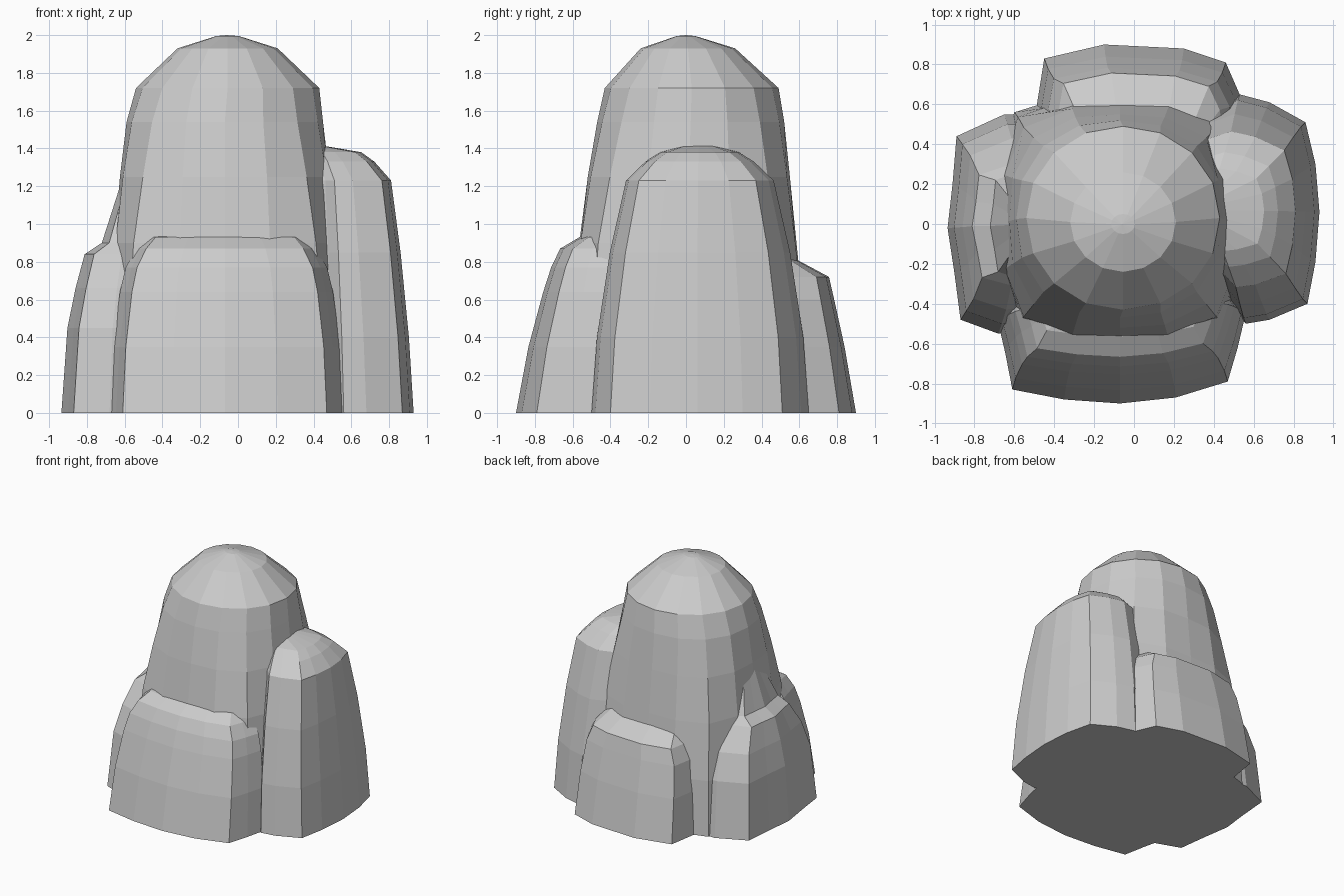
import bpy, bmesh
from math import cos, sin, pi


def loft(name, rings, apex):
    """Closed flat-faced solid from stacked rings, ending in a point."""
    bm = bmesh.new()
    loops = [[bm.verts.new(p) for p in ring] for ring in rings]
    n = len(loops[0])
    tip = bm.verts.new(apex)
    bm.faces.new(loops[0])
    for i in range(n):
        j = (i + 1) % n
        for a, b in zip(loops, loops[1:]):
            bm.faces.new((a[i], a[j], b[j], b[i]))
        bm.faces.new((loops[-1][i], loops[-1][j], tip))
    bmesh.ops.recalc_face_normals(bm, faces=bm.faces)
    mesh = bpy.data.meshes.new(name)
    bm.to_mesh(mesh)
    bm.free()
    ob = bpy.data.objects.new(name, mesh)
    bpy.context.collection.objects.link(ob)
    return ob


def squircle(z, cx, cy, rx, ry, e, n=16):
    """Ring between circle (e=2) and square (large e)."""
    pts = []
    for k in range(n):
        a = 2 * pi * k / n
        c, s = cos(a), sin(a)
        r = (abs(c) ** e + abs(s) ** e) ** (-1 / e)
        pts.append((cx + rx * r * c, cy + ry * r * s, z))
    return pts


def buttress(name, outline, centre, levels, top):
    """Side lump: base outline shrunk towards a centre inside the tower."""
    cx, cy = centre
    rings = [[(cx + (x - cx) * sx, cy + (y - cy) * sy, z) for x, y in outline]
             for z, sx, sy in levels]
    return loft(name, rings, (cx, cy, top))


# central domed tower, squarer towards the ground
tower = loft("rock_tower", [squircle(*r) for r in (
    (0.00, -0.06, 0.02, 0.63, 0.63, 4.5),
    (0.45, -0.065, 0.02, 0.61, 0.61, 4.2),
    (0.90, -0.07, 0.01, 0.585, 0.575, 3.6),
    (1.25, -0.07, 0.015, 0.555, 0.535, 2.8),
    (1.54, -0.07, 0.025, 0.52, 0.495, 2.3),
    (1.72, -0.055, 0.03, 0.485, 0.46, 2.05),
    (1.93, -0.055, 0.01, 0.265, 0.25, 2.0),
    (1.995, -0.055, 0.00, 0.06, 0.05, 2.0),
)], (-0.06, 0.0, 2.0))

# tall right-hand lump
right = buttress("right_lump", [
    (0.30, 0.56), (0.53, 0.65), (0.68, 0.61), (0.86, 0.51), (0.91, 0.30),
    (0.93, 0.06), (0.91, -0.19), (0.87, -0.40), (0.68, -0.48), (0.56, -0.50),
    (0.50, -0.42), (0.30, -0.25)], (0.30, 0.07),
    [(0, 1, 1), (0.4, 0.96, 0.95), (0.85, 0.89, 0.83), (1.23, 0.81, 0.68),
     (1.33, 0.67, 0.50), (1.38, 0.56, 0.36)], 1.44)

# low front lump
front = buttress("front_lump", [
    (0.56, -0.45), (0.52, -0.62), (0.47, -0.79), (0.21, -0.87), (-0.07, -0.90),
    (-0.35, -0.88), (-0.61, -0.83), (-0.645, -0.65), (-0.68, -0.50),
    (-0.50, -0.25), (0.40, -0.25)], (-0.07, -0.30),
    [(0, 1, 1), (0.35, 0.97, 0.89), (0.64, 0.91, 0.76), (0.77, 0.86, 0.69),
     (0.87, 0.77, 0.61), (0.93, 0.68, 0.44)], 0.98)

# low back lump
back = buttress("back_lump", [
    (0.55, 0.50), (0.53, 0.65), (0.46, 0.81), (0.25, 0.88), (-0.15, 0.90),
    (-0.45, 0.83), (-0.49, 0.58), (-0.45, 0.30), (0.45, 0.30)], (0.03, 0.35),
    [(0, 1, 1), (0.35, 0.96, 0.89), (0.60, 0.90, 0.79), (0.72, 0.80, 0.74),
     (0.82, 0.65, 0.40)], 0.86)

# left lump with a crown that climbs the tower
left = buttress("left_lump", [
    (-0.40, 0.55), (-0.65, 0.55), (-0.89, 0.44), (-0.91, 0.20), (-0.935, -0.02),
    (-0.90, -0.25), (-0.87, -0.48), (-0.68, -0.55), (-0.40, -0.50)],
    (-0.40, 0.0),
    [(0, 1, 1), (0.45, 0.94, 0.91), (0.66, 0.86, 0.78), (0.84, 0.77, 0.56),
     (0.90, 0.60, 0.50), (1.2, 0.42, 0.25)], 1.25)

# fuse everything into one solid rock
bpy.context.view_layer.objects.active = tower
for part in (right, front, back, left):
    mod = tower.modifiers.new("fuse", "BOOLEAN")
    mod.operation = "UNION"
    mod.solver = "EXACT"
    mod.object = part
    bpy.ops.object.modifier_apply(modifier=mod.name)
    bpy.data.objects.remove(part, do_unlink=True)
tower.name = "rock_formation"
